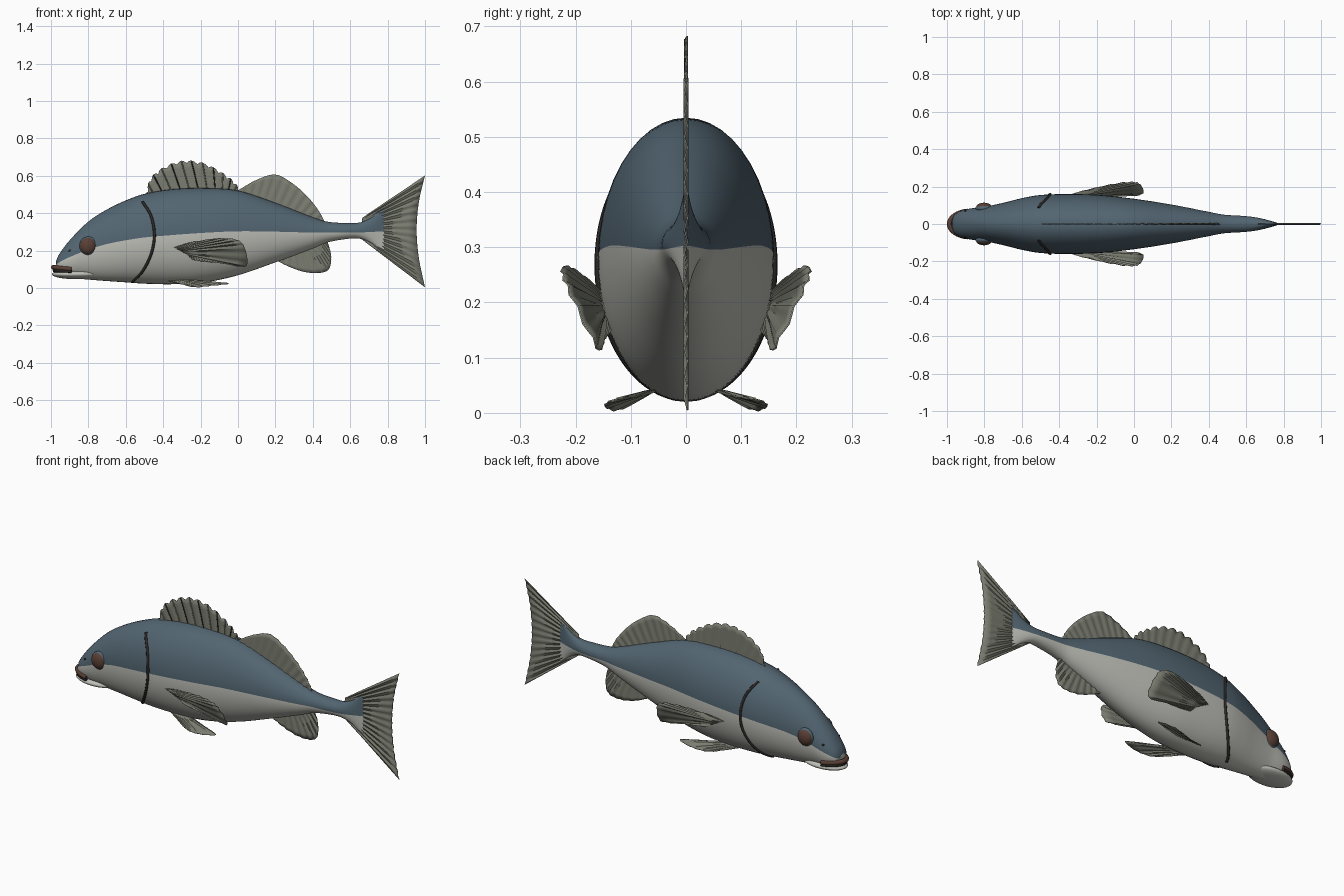
import bpy, bmesh, math
from mathutils import Vector

if "Cube" in bpy.data.objects:
    bpy.data.objects.remove(bpy.data.objects["Cube"])


def material(name, rgb):
    m = bpy.data.materials.new(name)
    m.diffuse_color = (*rgb, 1)
    m.use_nodes = True
    m.node_tree.nodes["Principled BSDF"].inputs["Base Color"].default_value = m.diffuse_color
    return m


SLATE = material("slate back", (0.085, 0.13, 0.165))
BELLY = material("pale belly", (0.52, 0.52, 0.48))
FIN = material("grey green fin", (0.20, 0.205, 0.165))
EYE = material("brown", (0.10, 0.05, 0.035))
DARK = material("dark line", (0.025, 0.022, 0.02))


def make(name, bm, mats, angle=60):
    bmesh.ops.recalc_face_normals(bm, faces=bm.faces)
    me = bpy.data.meshes.new(name)
    bm.to_mesh(me)
    bm.free()
    for m in mats:
        me.materials.append(m)
    ob = bpy.data.objects.new(name, me)
    bpy.context.collection.objects.link(ob)
    bpy.ops.object.select_all(action='DESELECT')
    ob.select_set(True)
    bpy.context.view_layer.objects.active = ob
    bpy.ops.object.shade_smooth_by_angle(angle=math.radians(angle))
    return ob


def spline(pts, n):
    """n points along a smooth curve through pts."""
    p = [Vector(q) for q in pts]
    p = [2 * p[0] - p[1]] + p + [2 * p[-1] - p[-2]]
    out = []
    for i in range(n):
        s = i / (n - 1) * (len(pts) - 1)
        k = min(int(s), len(pts) - 2)
        t = s - k
        a, b, c, d = p[k:k + 4]
        out.append(0.5 * (2 * b + (c - a) * t + (2 * a - 5 * b + 4 * c - d) * t * t
                          + (3 * b - a - 3 * c + d) * t ** 3))
    return out


# Body stations: x, top, bottom, half width, colour line height
STATIONS = [
    (-0.972, .145, .095, .022, .125), (-0.96, .175, .08, .05, .135),
    (-0.9, .255, .055, .078, .165), (-0.8, .355, .045, .092, .205),
    (-0.7, .42, .037, .113, .235), (-0.6, .468, .030, .138, .255),
    (-0.5, .503, .023, .155, .27), (-0.35, .528, .02, .16, .283),
    (-0.18, .534, .03, .155, .295), (0.0, .52, .068, .135, .303),
    (0.2, .455, .137, .104, .301), (0.4, .378, .212, .065, .296),
    (0.48, .354, .244, .05, .296), (0.6, .347, .264, .042, .296),
    (0.66, .352, .262, .034, .297), (0.72, .38, .236, .02, .3),
    (0.78, .43, .19, .002, .303)]


def section(x):
    k = 0
    while k < len(STATIONS) - 2 and x > STATIONS[k + 1][0]:
        k += 1

    def slope(i, j):
        a, b = STATIONS[max(i - 1, 0)], STATIONS[min(i + 1, len(STATIONS) - 1)]
        return (b[j] - a[j]) / (b[0] - a[0])
    A, B = STATIONS[k], STATIONS[k + 1]
    h = B[0] - A[0]
    t = (x - A[0]) / h
    return [A[j] * (2 * t**3 - 3 * t * t + 1) + B[j] * (3 * t * t - 2 * t**3)
            + h * (slope(k, j) * (t**3 - 2 * t * t + t) + slope(k + 1, j) * (t**3 - t * t))
            for j in range(1, 5)]


def skin_y(x, z):
    top, bot, w, _ = section(x)
    u = (z - (top + bot) / 2) / ((top - bot) / 2)
    return w * math.sqrt(max(0.0, 1 - u * u))


# Body: rings whose vertices follow the colour line
bm = bmesh.new()
N, H = 110, 22
rings = []
for i in range(N):
    x = -0.972 + 1.752 * (i / (N - 1)) ** 1.25
    top, bot, w, line = section(x)
    c, h = (top + bot) / 2, (top - bot) / 2
    a = math.asin(max(-0.9, min(0.9, (line - c) / h)))
    angs = [a + (math.pi - 2 * a) * j / H for j in range(H)]
    angs += [math.pi - a + (math.pi + 2 * a) * j / H for j in range(H)]
    rings.append([bm.verts.new((x, w * math.cos(t), c + h * math.sin(t))) for t in angs])
for r, s in zip(rings, rings[1:]):
    for j in range(2 * H):
        k = (j + 1) % (2 * H)
        bm.faces.new((r[j], r[k], s[k], s[j])).material_index = 0 if j < H else 1
bm.faces.new(rings[0]).material_index = 1
bm.faces.new(rings[-1])
make("body", bm, [SLATE, BELLY])


def fin(name, root, outer, rays, ripple=0.003, scallop=0.0, side=1, across=(0, 1, 0)):
    """Rippled fan of rays between a root curve and an outer edge."""
    n = rays * 4 + 1
    across = Vector(across).normalized()
    bm = bmesh.new()
    rows = []
    for i, (a, b) in enumerate(zip(spline(root, n), spline(outer, n))):
        wave = math.cos(i / 4 * 2 * math.pi)
        b = b + (b - a).normalized() * scallop * (abs(math.cos(i / 4 * math.pi)) - 1)
        row = []
        for j in range(7):
            t = j / 6
            p = a.lerp(b, t) + across * wave * ripple * min(1, 3 * t)
            row.append(bm.verts.new((p.x, p.y * side, p.z)))
        rows.append(row)
    for r, s in zip(rows, rows[1:]):
        for j in range(6):
            bm.faces.new((r[j], r[j + 1], s[j + 1], s[j]))
    ob = make(name, bm, [FIN], 40)
    mod = ob.modifiers.new("thickness", 'SOLIDIFY')
    mod.thickness = 0.003
    mod.offset = 0


def flat(pts):
    return [(x, 0, z) for x, z in pts]


# Fins on the centre line
spine_root = flat([(-.485, .47), (-.3, .50), (-.12, .50), (.0, .49)])
spine_edge = flat([(-.495, .50), (-.47, .585), (-.41, .64), (-.33, .675), (-.25, .682),
                   (-.16, .66), (-.08, .615), (-.02, .57), (.02, .51)])
fin("spiny_dorsal_fin", spine_root, spine_edge, 12, 0.002, 0.016)
fin("soft_dorsal_fin", flat([(.0, .49), (.15, .45), (.3, .39), (.45, .34)]),
    flat([(.0, .522), (.10, .578), (.2, .606), (.29, .56), (.37, .49), (.43, .415), (.465, .35)]), 12)
fin("anal_fin", flat([(.23, .17), (.32, .21), (.4, .24), (.47, .27)]),
    flat([(.21, .145), (.27, .115), (.35, .087), (.43, .08), (.485, .1), (.498, .17), (.475, .26)]), 10)
fin("tail_fin", flat([(.665, .375), (.66, .32), (.66, .262)]),
    flat([(.999, .6), (.967, .46), (.955, .31), (.967, .16), (.999, .005)]), 14)


def tube(name, pts, radius, mat):
    cu = bpy.data.curves.new(name, 'CURVE')
    cu.dimensions = '3D'
    cu.bevel_depth = radius
    cu.bevel_resolution = 2
    cu.use_fill_caps = True
    sp = cu.splines.new('POLY')
    sp.points.add(len(pts) - 1)
    for q, p in zip(sp.points, pts):
        q.co = (*p, 1)
    cu.materials.append(mat)
    ob = bpy.data.objects.new(name, cu)
    bpy.context.collection.objects.link(ob)


# Dorsal spines
for i, (a, b) in enumerate(zip(spline(spine_root, 13), spline(spine_edge, 13))):
    if 0 < i < 12:
        tube(f"dorsal_spine_{i}", [a, a.lerp(b, 0.97)], 0.0032, FIN if i % 2 else DARK)


def ball(name, loc, size, mat):
    bm = bmesh.new()
    bmesh.ops.create_uvsphere(bm, u_segments=32, v_segments=20, radius=1)
    bmesh.ops.scale(bm, vec=size, verts=bm.verts)
    bmesh.ops.translate(bm, vec=loc, verts=bm.verts)
    make(name, bm, [mat])


def pectoral(pts):
    return [(x, .093 + .146 * x + .514 * z, z) for x, z in pts]


# Paired parts on both sides
for side, tag in ((-1, "near"), (1, "far")):
    fin("pectoral_fin_" + tag, pectoral([(-.36, .212), (-.31, .195), (-.26, .155)]),
        pectoral([(-.27, .24), (-.12, .264), (-.01, .258), (.035, .215), (.043, .118),
                  (-.08, .132), (-.2, .145)]), 12, 0.003, 0, side, (-.146, 1, -.514))
    fin("pelvic_fin_" + tag, [(-.39, .055, .043), (-.33, .05, .044), (-.27, .045, .043)],
        [(-.32, .085, .026), (-.23, .125, .005), (-.14, .147, .013), (-.05, .125, .024),
         (-.14, .09, .03)], 8, 0.002, 0, side, (0, .4, 1))
    ball("eye_rim_" + tag, (-.8, side * .084, .225), (.048, .023, .05), SLATE)
    ball("eye_" + tag, (-.802, side * .088, .225), (.043, .026, .045), EYE)
    ball("nostril_" + tag, (-.9, side * skin_y(-.9, .2), .2), (.007, .004, .006), DARK)
    gill = spline([(-.51, 0, .46), (-.465, 0, .385), (-.447, 0, .28), (-.465, 0, .18),
                   (-.51, 0, .09), (-.565, 0, .032)], 40)
    tube("gill_slit_" + tag, [(p.x, side * skin_y(p.x, p.z), p.z) for p in gill], 0.0075, DARK)


def mouth_arc(rx, ry, z, rise):
    return [(-.87 - rx * math.cos(t), ry * math.sin(t), z + rise * math.cos(t))
            for t in (math.radians(-80 + 160 * i / 32) for i in range(33))]


# Mouth
ball("lower_jaw", (-.865, 0, .073), (.13, .078, .026), BELLY)
tube("upper_lip", mouth_arc(.117, .07, .098, .012), 0.013, EYE)
tube("mouth_line", mouth_arc(.113, .075, .088, .004), 0.008, DARK)
